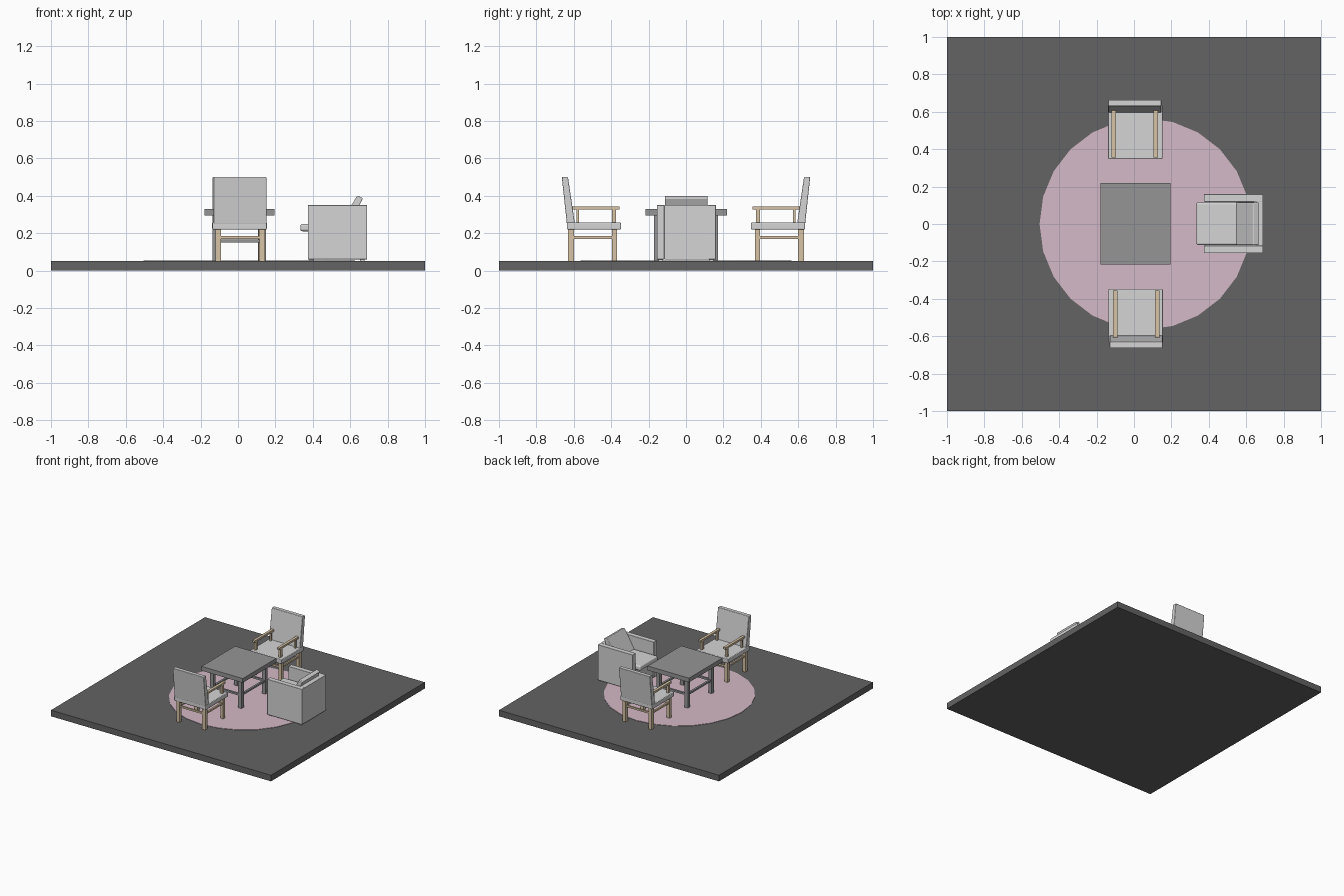
import bpy, bmesh, math
from mathutils import Matrix, Vector

if "Cube" in bpy.data.objects:
    bpy.data.objects.remove(bpy.data.objects["Cube"])


def material(name, rgb):
    m = bpy.data.materials.new(name)
    m.diffuse_color = (*rgb, 1)
    m.use_nodes = True
    m.node_tree.nodes["Principled BSDF"].inputs["Base Color"].default_value = m.diffuse_color
    return m


FLOOR = material("dark grey floor", (0.125, 0.125, 0.125))
RUG = material("dusty pink", (0.66, 0.49, 0.57))
CLOTH = material("light grey upholstery", (0.66, 0.66, 0.66))
WOOD = material("pale wood", (0.68, 0.55, 0.38))
TABLE = material("mid grey table", (0.30, 0.30, 0.30))


def finish(bm, name, mat, place=Matrix.Identity(4), bevel=0.0):
    bmesh.ops.recalc_face_normals(bm, faces=bm.faces)
    bm.transform(place)
    me = bpy.data.meshes.new(name)
    bm.to_mesh(me)
    bm.free()
    ob = bpy.data.objects.new(name, me)
    bpy.context.collection.objects.link(ob)
    me.materials.append(mat)
    if bevel:
        mod = ob.modifiers.new("soft edge", "BEVEL")
        mod.width = bevel
        mod.segments = 3
    return ob


def box(name, x, y, z, mat, place=Matrix.Identity(4), bevel=0.0):
    bm = bmesh.new()
    size = (x[1] - x[0], y[1] - y[0], z[1] - z[0])
    mid = Vector(((x[0] + x[1]) / 2, (y[0] + y[1]) / 2, (z[0] + z[1]) / 2))
    bmesh.ops.create_cube(bm, size=1,
                          matrix=Matrix.Translation(mid) @ Matrix.Diagonal((*size, 1)))
    return finish(bm, name, mat, place, bevel)


def prism(name, profile, axis, lo, hi, mat, place=Matrix.Identity(4), bevel=0.0):
    """Extrude a side profile (u, z) along x (axis 0) or y (axis 1)."""
    bm = bmesh.new()
    pt = (lambda u, z: (lo, u, z)) if axis == 0 else (lambda u, z: (u, lo, z))
    face = bm.faces.new([bm.verts.new(pt(u, z)) for u, z in profile])
    new = bmesh.ops.extrude_face_region(bm, geom=[face])["geom"]
    step = Vector((hi - lo, 0, 0) if axis == 0 else (0, hi - lo, 0))
    bmesh.ops.translate(bm, vec=step, verts=[v for v in new if isinstance(v, bmesh.types.BMVert)])
    return finish(bm, name, mat, place, bevel)


# floor slab and round rug
box("floor", (-1, 1), (-1, 1), (0, 0.05), FLOOR)
bm = bmesh.new()
bmesh.ops.create_cone(bm, cap_ends=True, segments=24, radius1=0.565, radius2=0.565, depth=0.004,
                      matrix=Matrix.Translation((0.06, 0, 0.051)))
finish(bm, "rug", RUG)

# table: top, four legs, low rails
CX = 0.008
box("table_top", (-0.18, 0.195), (-0.217, 0.219), (0.295, 0.33), TABLE)
for sx in (-1, 1):
    for sy in (-1, 1):
        x, y = CX + sx * 0.128, sy * 0.155
        box("table_leg", (x - 0.015, x + 0.015), (y - 0.015, y + 0.015), (0.05, 0.295), TABLE)
    x = CX + sx * 0.128
    box("table_side_rail", (x - 0.008, x + 0.008), (-0.14, 0.14), (0.15, 0.165), TABLE)
    y = sx * 0.155
    box("table_end_rail", (CX - 0.113, CX + 0.113), (y - 0.008, y + 0.008), (0.15, 0.165), TABLE)


# wooden chair, modelled with its back towards -y
def chair(p):
    box("chair_seat", (-0.144, 0.146), (-0.637, -0.348), (0.22, 0.257), CLOTH, p, 0.005)
    prism("chair_back", [(-0.637, 0.25), (-0.594, 0.25), (-0.631, 0.5), (-0.664, 0.5)],
          0, -0.138, 0.144, CLOTH, p, 0.004)
    for s in (-1, 1):
        x = 0.004 + s * 0.118
        box("rear_leg", (x - 0.014, x + 0.014), (-0.63, -0.6), (0.05, 0.225), WOOD, p)
        box("front_leg", (x - 0.013, x + 0.013), (-0.396, -0.37), (0.05, 0.225), WOOD, p)
        box("side_stretcher", (x - 0.007, x + 0.007), (-0.605, -0.39), (0.17, 0.184), WOOD, p)
        a = 0.004 + s * 0.112
        box("armrest", (a - 0.011, a + 0.011), (-0.606, -0.355), (0.326, 0.342), WOOD, p)
        box("front_arm_post", (a - 0.009, a + 0.009), (-0.396, -0.374), (0.25, 0.328), WOOD, p)
        box("rear_arm_post", (a - 0.007, a + 0.007), (-0.586, -0.572), (0.25, 0.328), WOOD, p)
    for y in (-0.615, -0.383):
        box("cross_stretcher", (-0.11, 0.118), (y - 0.007, y + 0.007), (0.17, 0.184), WOOD, p)


base = Matrix.Translation((CX, 0, 0))
chair(base)
chair(base @ Matrix.Rotation(math.pi, 4, "Z"))

# boxy armchair facing -x
for s in (-1, 1):
    y = sorted((0.002 + s * 0.118, 0.002 + s * 0.158))
    box("armchair_arm", (0.374, 0.69), y, (0.06, 0.35), CLOTH, bevel=0.002)
    for x in (0.395, 0.665):
        m = s * 0.135
        box("armchair_foot", (x - 0.012, x + 0.012), (m - 0.012, m + 0.012), (0.05, 0.062), CLOTH)
box("armchair_back", (0.652, 0.69), (-0.116, 0.12), (0.06, 0.35), CLOTH)
box("armchair_base", (0.38, 0.652), (-0.116, 0.12), (0.06, 0.21), CLOTH)
box("seat_cushion", (0.333, 0.65), (-0.113, 0.117), (0.21, 0.25), CLOTH, bevel=0.012)
prism("back_cushion", [(0.545, 0.245), (0.595, 0.235), (0.668, 0.388), (0.637, 0.401)],
      1, -0.113, 0.115, CLOTH, bevel=0.005)
